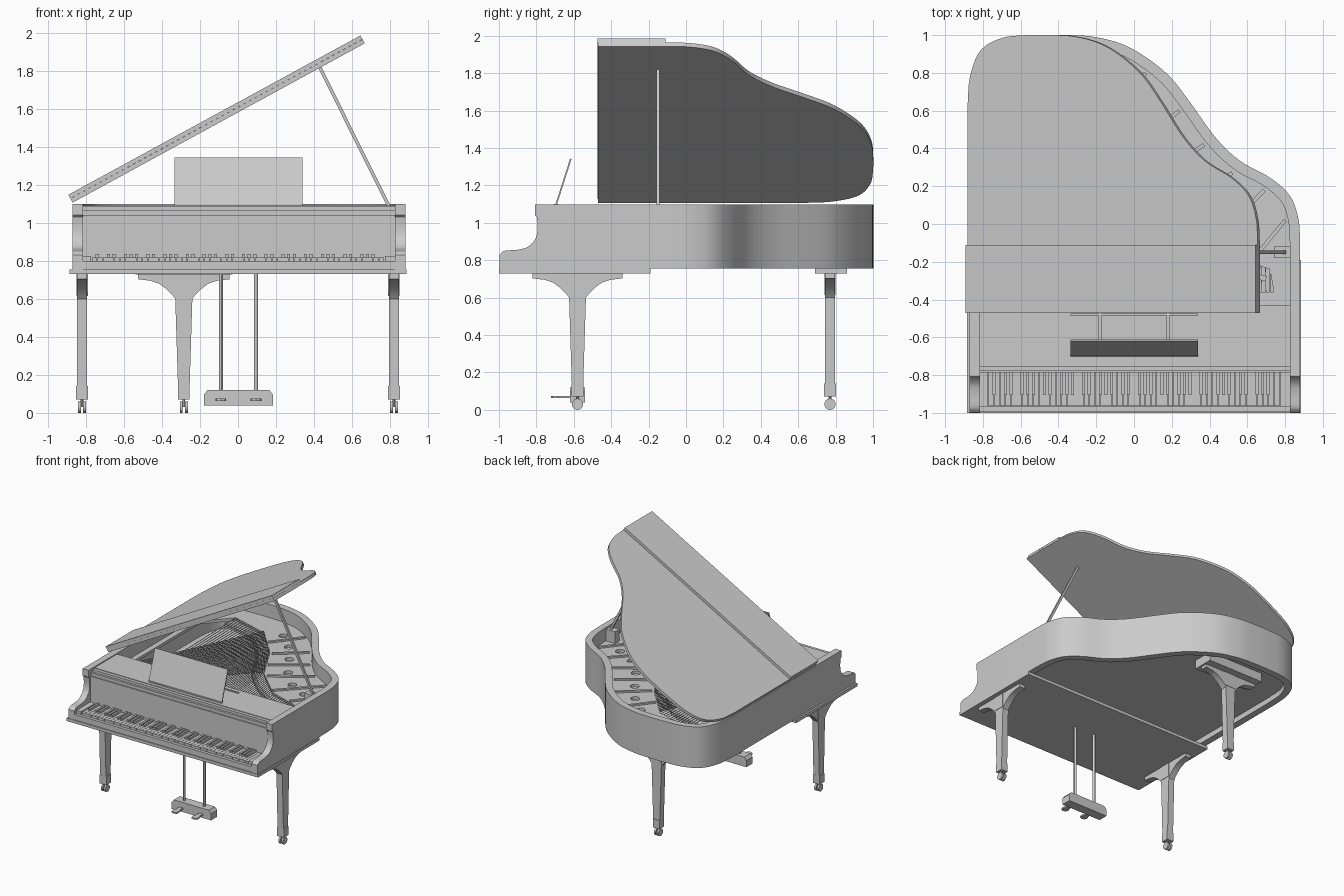
import bpy, bmesh, math
from mathutils import Vector, Matrix

if "Cube" in bpy.data.objects:
    bpy.data.objects.remove(bpy.data.objects["Cube"])


def finish(name, bm):
    bmesh.ops.recalc_face_normals(bm, faces=bm.faces)
    me = bpy.data.meshes.new(name)
    bm.to_mesh(me)
    bm.free()
    ob = bpy.data.objects.new(name, me)
    bpy.context.collection.objects.link(ob)
    return ob


def add_prism(bm, pts, lo, hi, axis='z'):
    put = {'x': lambda a, b, h: (h, a, b), 'y': lambda a, b, h: (a, h, b),
           'z': lambda a, b, h: (a, b, h)}[axis]
    low = [bm.verts.new(put(a, b, lo)) for a, b in pts]
    top = [bm.verts.new(put(a, b, hi)) for a, b in pts]
    bm.faces.new(low)
    bm.faces.new(top)
    for i in range(len(pts)):
        j = (i + 1) % len(pts)
        bm.faces.new((low[i], low[j], top[j], top[i]))


def prism(name, pts, lo, hi, axis='z'):
    bm = bmesh.new()
    add_prism(bm, pts, lo, hi, axis)
    return finish(name, bm)


def add_box(bm, x0, x1, y0, y1, z0, z1):
    add_prism(bm, [(x0, y0), (x1, y0), (x1, y1), (x0, y1)], z0, z1)


def box(name, *dims):
    bm = bmesh.new()
    add_box(bm, *dims)
    return finish(name, bm)


def add_rod(bm, p, q, r, sides=4):
    p, q = Vector(p), Vector(q)
    d = q - p
    m = Matrix.Translation((p + q) / 2) @ d.to_track_quat('Z', 'Y').to_matrix().to_4x4() \
        @ Matrix.Rotation(math.pi / sides, 4, 'Z')
    bmesh.ops.create_cone(bm, cap_ends=True, segments=sides, radius1=r, radius2=r,
                          depth=d.length, matrix=m)


def rod(name, p, q, r, sides=4):
    bm = bmesh.new()
    add_rod(bm, p, q, r, sides)
    return finish(name, bm)


def smooth_path(pts, n=5):
    P = [Vector(p) for p in pts]
    P = [2 * P[0] - P[1]] + P + [2 * P[-1] - P[-2]]
    out = []
    for i in range(1, len(P) - 2):
        a, b, c, d = P[i - 1:i + 3]
        for k in range(n):
            t = k / n
            out.append(0.5 * (2 * b + (c - a) * t + (2 * a - 5 * b + 4 * c - d) * t * t
                              + (3 * b - a - 3 * c + d) * t ** 3))
    return out + [P[-2]]


def inset(path, d):
    out = []
    for i, p in enumerate(path):
        t = (path[min(i + 1, len(path) - 1)] - path[max(i - 1, 0)]).normalized()
        out.append(p + Vector((t.y, -t.x)) * d)
    return out


def along(path, t):
    f = t * (len(path) - 1)
    i = min(int(f), len(path) - 2)
    return Vector(path[i]).lerp(Vector(path[i + 1]), f - i)


# Curved case outline, clockwise from the left side round the tail to the right side
bend = smooth_path([(-.87, .62), (-.855, .78), (-.79, .92), (-.66, .985), (-.5, 1), (-.35, 1),
                    (-.22, .992), (-.07, .955), (.06, .885), (.19, .78), (.30, .64), (.43, .46),
                    (.56, .335), (.72, .245), (.825, .15), (.87, .03), (.88, -.1)])


def outline(y):
    return [Vector((-.87, y))] + bend + [Vector((.88, y))]


# Rim wall and the soundboard inside it
rim = outline(-.75)
prism("rim", rim + inset(rim, .055)[::-1], .755, 1.098)
prism("soundboard", inset(outline(-.75), .05), .80, .82)

# Arms either side of the keyboard
arm = [(-.74, .75), (-.997, .75), (-.997, .83)] + [tuple(p) for p in smooth_path(
    [(-.997, .83), (-.97, .85), (-.90, .856), (-.845, .872), (-.805, .915), (-.793, .97),
     (-.797, 1.03)], 4)][1:] + [(-.807, 1.04), (-.807, 1.098), (-.74, 1.098)]
prism("left_arm", arm, -.87, -.815, 'x')
prism("right_arm", arm, .825, .88, 'x')

# Keybed, key slip, cheek blocks, fallboard and top panel
box("keybed", -.885, .885, -1, -.19, .73, .755)
box("key_slip", -.82, .83, -.992, -.967, .75, .80)
box("left_cheek", -.82, -.772, -.967, -.77, .75, .825)
box("right_cheek", .772, .83, -.967, -.77, .75, .825)
box("fallboard", -.82, .83, -.785, -.765, .75, 1.04)
box("fallboard_hinge", -.82, .83, -.775, -.74, 1.04, 1.065)
box("front_rail", -.82, .83, -.757, -.72, 1.06, 1.085)
box("top_panel", -.82, .83, -.73, -.43, 1.07, 1.09)
box("pin_block", -.82, .83, -.72, -.43, .96, 1.07)

# Keys
wk = 1.54 / 52
whites, blacks = bmesh.new(), bmesh.new()
for i in range(52):
    x = -.77 + i * wk
    add_box(whites, x + .001, x + wk - .001, -.963, -.78, .775, .818)
    if i % 7 in (0, 2, 3, 5, 6) and i < 51:
        add_box(blacks, x + wk - .008, x + wk + .008, -.905, -.78, .80, .836)
finish("white_keys", whites)
finish("black_keys", blacks)

# Iron plate: flat curve with string opening and round holes
opening = [(-.77, -.36), (.74, -.36), (.72, -.24), (.42, -.14), (.17, .1), (-.0, .42),
           (-.25, .70), (-.58, .80), (-.77, .58)]
holes = [(-.1, .74), (.05, .60), (.18, .42), (.31, .22), (.46, .06), (.63, -.03)]
cu = bpy.data.curves.new("iron_plate", 'CURVE')
cu.dimensions, cu.fill_mode, cu.extrude = '2D', 'BOTH', .012
rings = [inset(outline(-.44), .054), opening]
rings += [[(x + .035 * math.cos(k * math.pi / 8), y + .035 * math.sin(k * math.pi / 8))
           for k in range(16)] for x, y in holes]
for ring in rings:
    sp = cu.splines.new('POLY')
    sp.points.add(len(ring) - 1)
    for pt, c in zip(sp.points, ring):
        pt.co = (c[0], c[1], 0, 1)
    sp.use_cyclic_u = True
plate = bpy.data.objects.new("iron_plate", cu)
plate.location.z = .975
bpy.context.collection.objects.link(plate)
bpy.context.view_layer.objects.active = plate
plate.select_set(True)
bpy.ops.object.convert(target='MESH')

# Plate ribs between the holes
bm = bmesh.new()
for a, b in [((-.12, .57), (.06, .8)), ((.02, .42), (.24, .6)), ((.11, .24), (.37, .42)),
             ((.22, .07), (.52, .27)), ((.40, -.12), (.69, .18)), ((.62, -.2), (.8, .02))]:
    add_rod(bm, (*a, .99), (*b, .99), .014)
finish("plate_ribs", bm)

# Strings: treble fan below, bass crossing over it
far_edge = opening[2:8]
bm = bmesh.new()
for i in range(64):
    t = i / 63
    e = along(far_edge, 1 - t)
    add_rod(bm, (-.55 + 1.27 * t, -.43, .985), (e.x, e.y, .985), .0025)
for i in range(30):
    t = i / 29
    e = along(far_edge[2:5], 1 - t)
    add_rod(bm, (-.78 + .42 * t, -.43, 1.0), (e.x, e.y, 1.0), .0035)
finish("strings", bm)
bm = bmesh.new()
bridge = smooth_path([(-.6, .7), (-.3, .6), (-.08, .36), (.1, .06), (.4, -.2), (.7, -.29)], 4)
for a, b in zip(bridge, bridge[1:]):
    add_rod(bm, (a.x, a.y, .965), (b.x, b.y, .965), .02)
finish("bridge", bm)

# Raised lid with its front leaf folded back on top
tilt = math.radians(28.6)
lid = prism("lid", [(p.x + .87, p.y) for p in outline(-.47)], 0, .024)
leaf = box("folded_lid_leaf", 0, 1.75, -.472, -.11, .0245, .047)
for ob in (lid, leaf):
    ob.location = (-.87, 0, 1.106)
    ob.rotation_euler.y = -tilt
rod("lid_prop", (.797, -.15, 1.08), (.43, -.15, 1.818), .0125)
box("prop_block", .74, .826, -.18, -.12, .98, 1.085)

# Music desk and its sliding frame
prism("music_desk", [(-.70, 1.093), (-.692, 1.091), (-.612, 1.34), (-.62, 1.343)], -.335, .34, 'x')
bm = bmesh.new()
for x in (-.18, .18):
    add_box(bm, x - .008, x + .008, -.69, -.47, 1.088, 1.099)
add_box(bm, -.335, .34, -.705, -.685, 1.088, 1.1)
add_box(bm, -.335, .34, -.485, -.475, 1.088, 1.099)
finish("music_desk_frame", bm)

# Legs: bracketed profile, foot block and twin-wheel caster
half = [(.24, .73), (.24, .703), (.175, .695), (.13, .68), (.09, .65), (.06, .62), (.045, .60), (.03, .12)]


def leg(name, cx, cy, across):
    c, h, ax = (cx, cy, 'y') if across else (cy, cx, 'x')
    pts = [(c + a, z) for a, z in half] + [(c - a, z) for a, z in reversed(half)]
    prism(name, pts, h - .027, h + .027, ax)
    bm = bmesh.new()
    add_box(bm, cx - .031, cx + .031, cy - .031, cy + .031, .07, .142)
    lx, ly = (.045, .03) if across else (.03, .045)
    add_box(bm, cx - lx, cx + lx, cy - ly, cy + ly, .615, .732)
    finish(name + "_blocks", bm)
    bm = bmesh.new()
    for s in (-1, 1):
        add_rod(bm, (cx + s * .006, cy, .03), (cx + s * .021, cy, .03), .03, 20)
    add_rod(bm, (cx, cy, .03), (cx, cy, .075), .008, 8)
    finish(name + "_caster", bm)


leg("front_left_leg", -.82, -.58, False)
leg("front_right_leg", .82, -.58, False)
leg("tail_leg", -.285, .77, True)
box("tail_leg_plate", -.54, -.03, .69, .86, .728, .805)

# Pedal box, rods and pedals
prism("pedal_box", [(-.18, .04), (.185, .04), (.185, .095), (.165, .12), (-.16, .12), (-.18, .095)],
      -.62, -.54, 'y')
for side, x in (("left", -.09), ("right", .095)):
    rod(side + "_pedal_rod", (x, -.58, .11), (x, -.58, .735), .011, 12)
    prism(side + "_pedal", [(x - .015, -.6), (x + .015, -.6), (x + .017, -.66), (x + .028, -.69),
          (x + .022, -.715), (x, -.723), (x - .022, -.715), (x - .028, -.69), (x - .017, -.66)], .063, .075)

# Smooth curved sides, keep edges crisp
bpy.ops.object.select_all(action='SELECT')
bpy.context.view_layer.objects.active = lid
bpy.ops.object.shade_smooth_by_angle(angle=math.radians(30))
